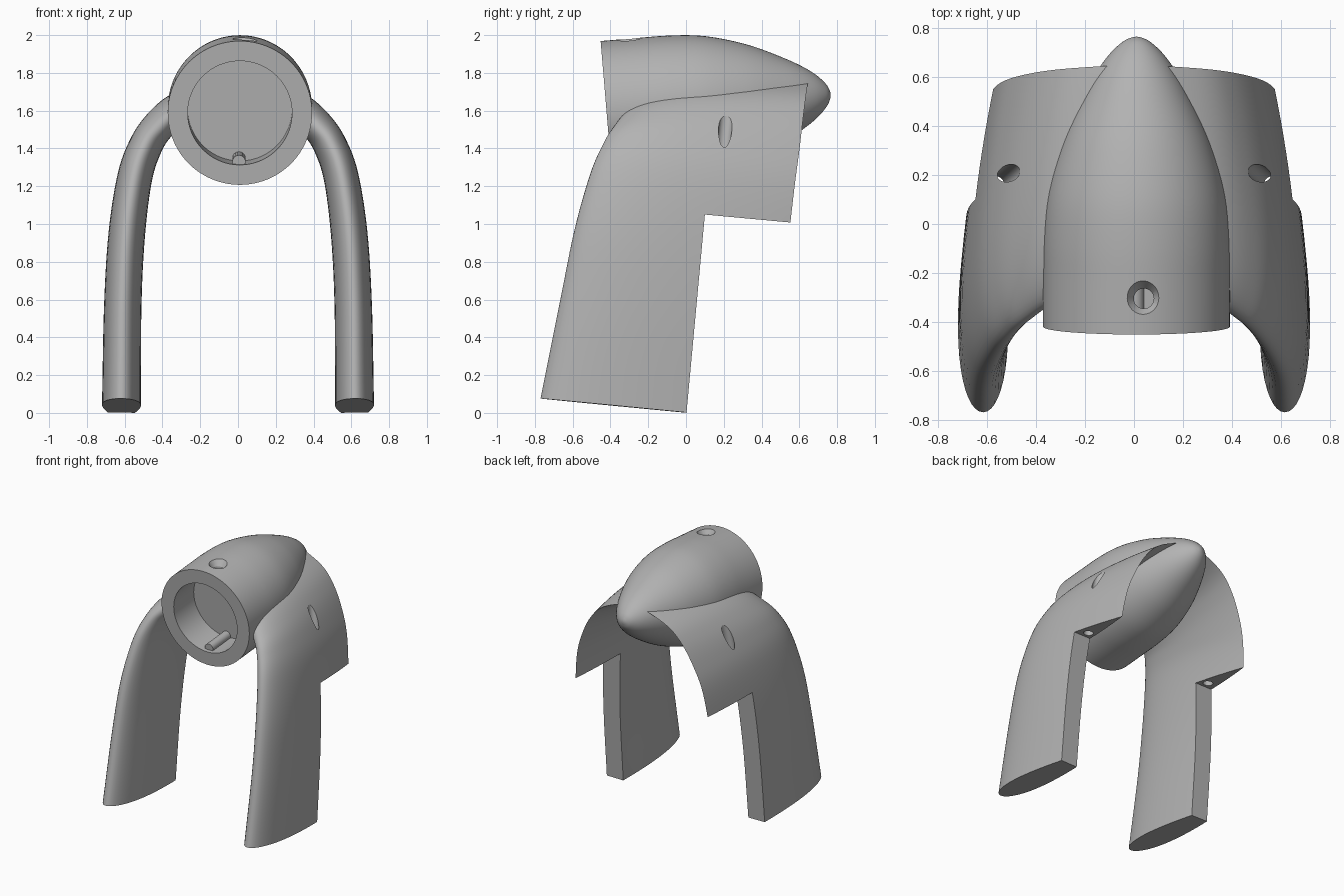
import bpy, bmesh, math
from mathutils import Vector, Matrix

if "Cube" in bpy.data.objects:
    bpy.data.objects.remove(bpy.data.objects["Cube"])

grey = bpy.data.materials.new("matte grey")
grey.use_nodes = True
GREY = (0.45, 0.45, 0.45, 1)
grey.diffuse_color = GREY
grey.node_tree.nodes["Principled BSDF"].inputs["Base Color"].default_value = GREY


def loft(name, rings):
    """Closed skin through rings of equal point count, capped at both ends."""
    bm = bmesh.new()
    loops = [[bm.verts.new(p) for p in ring] for ring in rings]
    n = len(loops[0])
    for a, b in zip(loops, loops[1:]):
        for i in range(n):
            j = (i + 1) % n
            bm.faces.new((a[i], a[j], b[j], b[i]))
    bm.faces.new(loops[0])
    bm.faces.new(loops[-1])
    bmesh.ops.recalc_face_normals(bm, faces=bm.faces)
    mesh = bpy.data.meshes.new(name)
    bm.to_mesh(mesh)
    bm.free()
    mesh.materials.append(grey)
    obj = bpy.data.objects.new(name, mesh)
    bpy.context.collection.objects.link(obj)
    return obj


def smooth_path(points, steps):
    """Catmull-Rom curve through the points."""
    pts = [Vector(p) for p in points]
    pts = [2 * pts[0] - pts[1]] + pts + [2 * pts[-1] - pts[-2]]
    out = []
    for a, b, c, d in zip(pts, pts[1:], pts[2:], pts[3:]):
        for k in range(steps):
            t = k / steps
            out.append(0.5 * (2 * b + (c - a) * t + (2 * a - 5 * b + 4 * c - d) * t ** 2
                              + (3 * b - a - 3 * c + d) * t ** 3))
    return out + [pts[-2]]


def turned(name, profile, matrix, sides=96):
    """Solid of revolution; profile holds (height, radius) pairs."""
    angles = [2 * math.pi * i / sides for i in range(sides)]
    return loft(name, [[matrix @ Vector((r * math.cos(a), r * math.sin(a), h)) for a in angles]
                       for h, r in profile])


def finish(obj, cutters):
    """Cut the part, apply the cuts and smooth it."""
    bpy.ops.object.select_all(action="DESELECT")
    bpy.context.view_layer.objects.active = obj
    obj.select_set(True)
    for cutter in cutters:
        mod = obj.modifiers.new(cutter.name, "BOOLEAN")
        mod.operation = "DIFFERENCE"
        mod.solver = "EXACT"
        mod.object = cutter
        bpy.ops.object.modifier_apply(modifier=mod.name)
    bpy.ops.object.shade_smooth_by_angle(angle=math.radians(30))


# Pod: a bullet shape, its nose tipped slightly up
TILT = math.radians(4.8)
axis = Matrix.Translation((0.01, -0.42, 1.588)) @ Matrix.Rotation(TILT - math.pi / 2, 4, "X")
outline = [(0, .382), (.2, .382), (.35, .381), (.5, .37), (.62, .346), (.75, .306), (.85, .265),
           (.95, .216), (1.02, .178), (1.08, .14), (1.13, .1), (1.17, .055), (1.186, .022), (1.19, .003)]
pod = turned("pod", [(p.x, p.y) for p in smooth_path([(h, r, 0) for h, r in outline], 4)], axis)

# Cutters: socket, countersunk screw hole
DEPTH = 0.25
socket = turned("socket_cutter", [(-.1, .276), (DEPTH, .276)], axis)
wide_socket = turned("wide_socket_cutter", [(-.1, .3), (DEPTH + .02, .3)], axis)
screw = Matrix.Translation((0.04, -0.305, 1.975))
screw_hole = turned("screw_hole_cutter", [(-.2, .041), (.1, .041)], screw, 32)
countersink = turned("countersink_cutter", [(-.04, .038), (.04, .092)], screw, 32)
finish(pod, [socket, screw_hole, countersink])

# Key rib on the floor of the socket
rib = turned("key_rib", [(.03, .035), (DEPTH + .02, .035)], axis @ Matrix.Translation((-.005, .262, 0)), 24)
finish(rib, [])

# Legs: an airfoil swept along an arch between a leading and a trailing edge
leading = smooth_path([(.617, -.77, .076), (.61, -.665, .6), (.59, -.59, .97), (.545, -.507, 1.265),
                       (.49, -.44, 1.42), (.43, -.39, 1.5), (.34, -.33, 1.575), (.2, -.28, 1.63)], 6)
trailing = smooth_path([(.617, .43, -.04), (.61, .49, .49), (.585, .54, .9), (.55, .575, 1.2),
                        (.49, .6, 1.39), (.4, .62, 1.56), (.28, .635, 1.68), (.06, .65, 1.775)], 6)


def half_thickness(u):
    return 0.855 * (.2969 * math.sqrt(u) - .126 * u - .3516 * u ** 2 + .2843 * u ** 3 - .1036 * u ** 4)


COUNT = 28
fractions = [(1 - math.cos(math.pi * i / COUNT)) / 2 for i in range(COUNT + 1)]
walk = [(u, 1) for u in fractions] + [(u, -1) for u in fractions[-2:0:-1]]


def leg_rings(side):
    rings = []
    last = len(leading) - 1
    for k in range(last + 1):
        before, after = max(k - 1, 0), min(k + 1, last)
        chord = (trailing[k] - leading[k]).length
        ring = []
        for u, face in walk:
            along = leading[after].lerp(trailing[after], u) - leading[before].lerp(trailing[before], u)
            outward = Vector((along.z, 0, -along.x)).normalized()
            p = leading[k].lerp(trailing[k], u) + outward * face * chord * half_thickness(u)
            ring.append(Vector((p.x * side, p.y, p.z)))
        rings.append(ring)
    return rings


# Cutter for the stepped lower rear of both legs
lean = Matrix.Translation((0, 0.1, 1.05)) @ Matrix.Rotation(math.radians(-5.3), 4, "X")
step = loft("step_cutter", [[lean @ Vector((x, y, z)) for y, z in ((0, 0), (1, 0), (1, -2), (0, -2))]
                            for x in (-1, 1)])
helpers = [socket, wide_socket, screw_hole, countersink, step]

for side, name in ((1, "left"), (-1, "right")):
    leg = loft(name + "_leg", leg_rings(side))
    # Pin hole running down through the rear of the leg
    top, low = Vector((.497 * side, .22, 1.62)), Vector((.578 * side, .15, .95))
    turn = (top - low).to_track_quat("Z", "Y").to_matrix().to_4x4()
    pin = turned(name + "_pin_cutter", [(0, .036), ((top - low).length + .1, .036)],
                 Matrix.Translation(low) @ turn, 32)
    finish(leg, [step, pin, wide_socket])
    helpers.append(pin)

for helper in helpers:
    bpy.data.objects.remove(helper)
